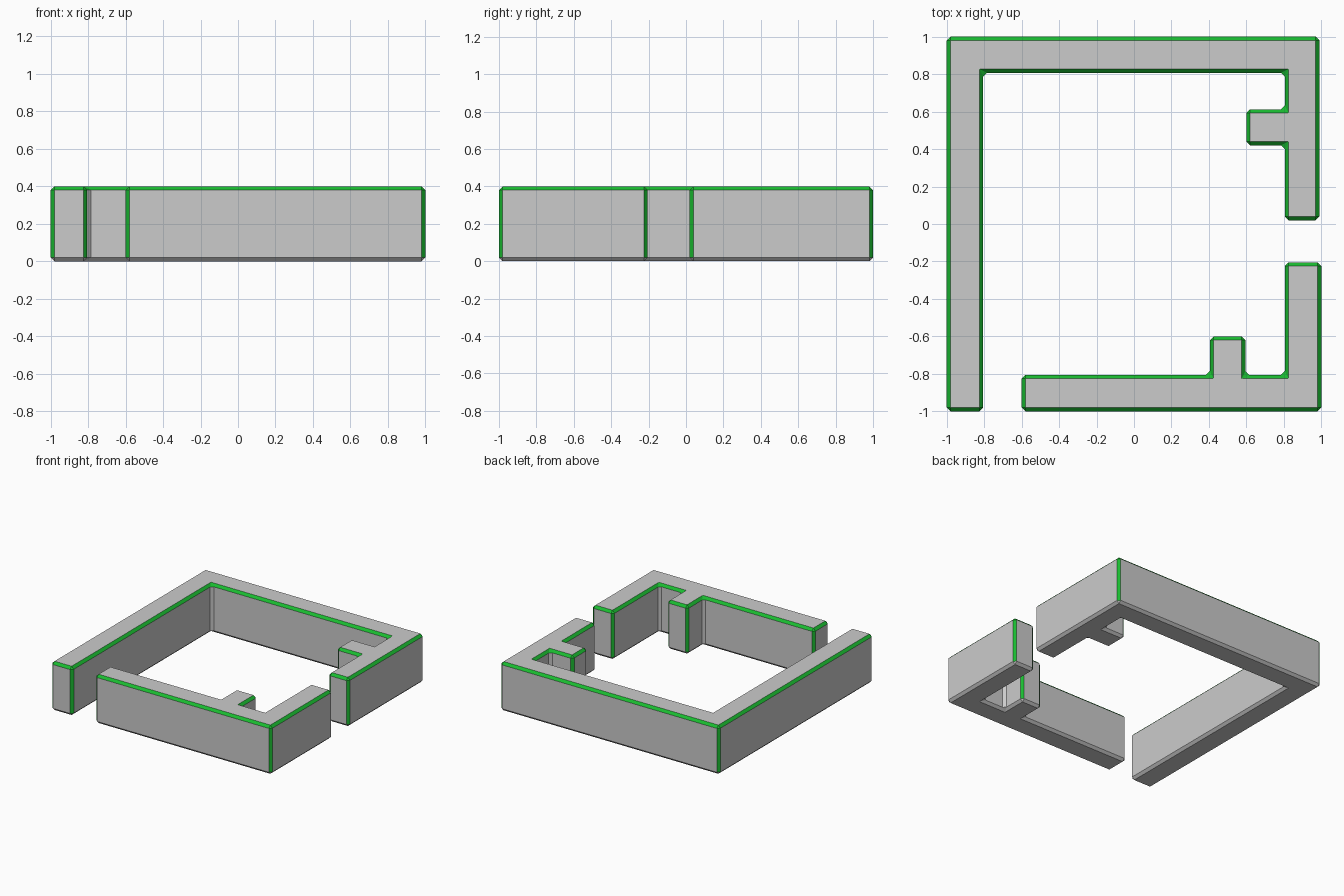
import bpy, bmesh

if "Cube" in bpy.data.objects:
    bpy.data.objects.remove(bpy.data.objects["Cube"])

HEIGHT, BEVEL = 0.4, 0.02

green = bpy.data.materials.new("green_trim")
green.diffuse_color = (0.01, 0.5, 0.03, 1)
green.use_nodes = True
green.node_tree.nodes["Principled BSDF"].inputs["Base Color"].default_value = green.diffuse_color
grey = bpy.data.materials.new("grey_wall")
grey.diffuse_color = (0.8, 0.8, 0.8, 1)
grey.use_nodes = True
grey.node_tree.nodes["Principled BSDF"].inputs["Base Color"].default_value = grey.diffuse_color


def wall(name, outline):
    """Extrude a counter-clockwise plan, chamfer it and paint the outer chamfers."""
    bm = bmesh.new()
    base = bm.faces.new([bm.verts.new((x, y, 0)) for x, y in outline])
    ext = bmesh.ops.extrude_face_region(bm, geom=[base], use_keep_orig=True)
    tops = [v for v in ext["geom"] if isinstance(v, bmesh.types.BMVert)]
    bmesh.ops.translate(bm, verts=tops, vec=(0, 0, HEIGHT))
    bmesh.ops.recalc_face_normals(bm, faces=bm.faces)
    bmesh.ops.bevel(bm, geom=bm.edges[:], offset=BEVEL, offset_type='OFFSET',
                    segments=1, profile=0.5, affect='EDGES')
    bm.normal_update()
    for f in bm.faces:
        n = f.normal
        top_chamfer = 0.1 < n.z < 0.95
        # upright chamfers are green on outside corners only
        corner = abs(n.z) < 0.1 and abs(n.x * n.y) > 0.1
        upright = [e for e in f.edges
                   if abs(e.verts[0].co.z - e.verts[1].co.z) > HEIGHT / 2]
        outside = corner and all(e.is_convex for e in upright)
        f.material_index = int(top_chamfer or outside)
    mesh = bpy.data.meshes.new(name)
    bm.to_mesh(mesh)
    bm.free()
    mesh.materials.append(grey)
    mesh.materials.append(green)
    obj = bpy.data.objects.new(name, mesh)
    bpy.context.collection.objects.link(obj)


# Left, back and right run with an inward stub
wall("back_wall", [(-1, -1), (-0.805, -1), (-0.805, 0.807), (0.805, 0.807),
                   (0.805, 0.612), (0.6, 0.612), (0.6, 0.42), (0.805, 0.42),
                   (0.805, 0.02), (0.99, 0.02), (0.99, 1), (-1, 1)])

# Front and right corner run with an inward stub
wall("front_wall", [(-0.6, -1), (1, -1), (1, -0.205), (0.805, -0.205),
                    (0.805, -0.805), (0.595, -0.805), (0.595, -0.6),
                    (0.405, -0.6), (0.405, -0.805), (-0.6, -0.805)])
